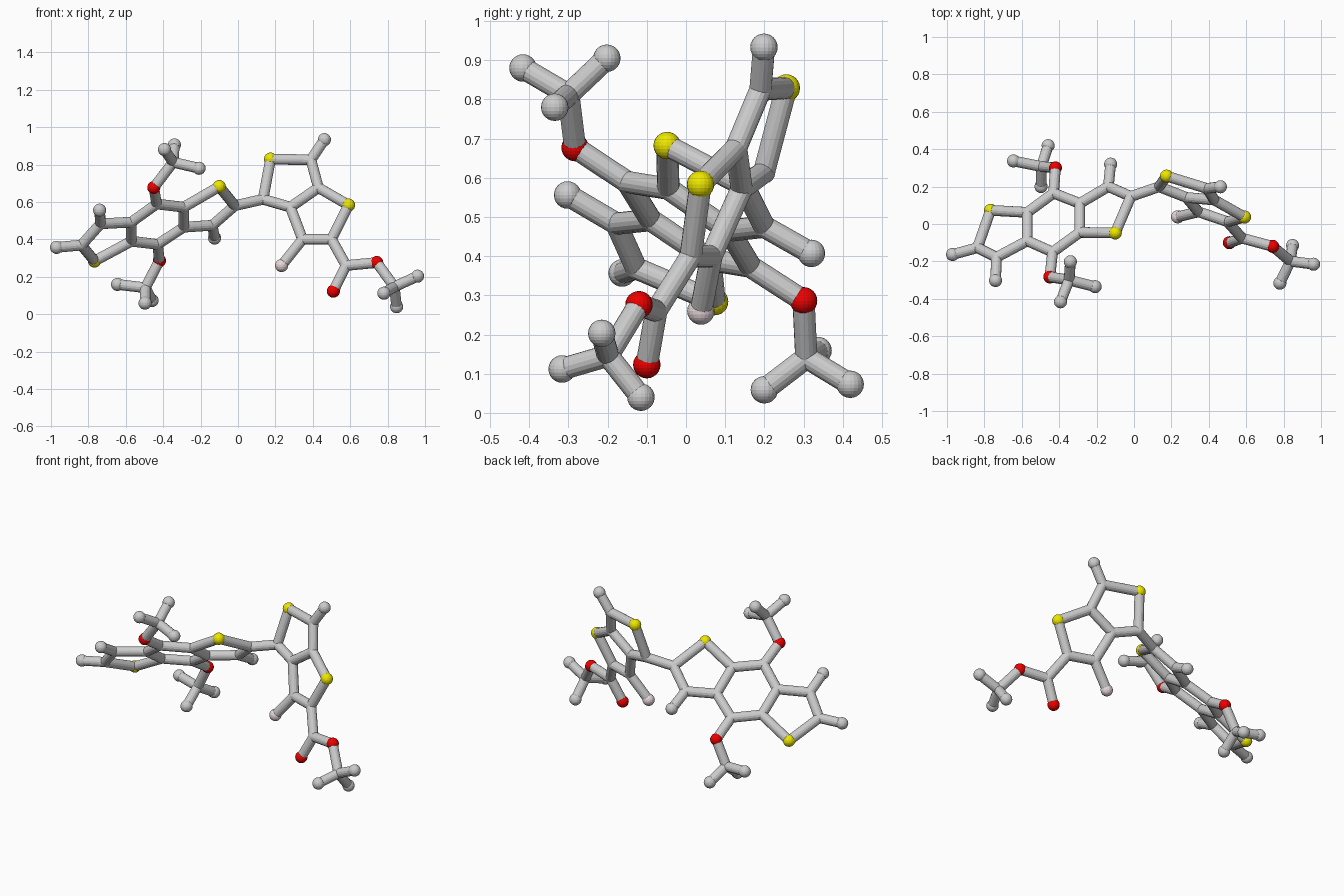
import bpy, bmesh
from mathutils import Vector, Matrix

if "Cube" in bpy.data.objects:
    bpy.data.objects.remove(bpy.data.objects["Cube"])

BALL, JOINT, ROD = 0.035, 0.029, 0.0285


def material(name, rgb):
    m = bpy.data.materials.new(name)
    m.diffuse_color = (*rgb, 1)
    m.use_nodes = True
    m.node_tree.nodes["Principled BSDF"].inputs["Base Color"].default_value = m.diffuse_color
    return m


MATS = {
    "S": material("yellow", (0.85, 0.8, 0.0)),
    "O": material("red", (0.85, 0.0, 0.0)),
    "P": material("pale_pink", (0.8, 0.68, 0.7)),
}
NAMES = {"S": "yellow_ball", "O": "red_ball", "P": "pink_ball", "E": "grey_end_ball", "C": "grey_joint"}


def finish(bm, name, mat=None):
    me = bpy.data.meshes.new(name)
    bm.to_mesh(me)
    bm.free()
    ob = bpy.data.objects.new(name, me)
    bpy.context.collection.objects.link(ob)
    if mat:
        me.materials.append(mat)


def balls(part, atoms):
    """One object per kind of ball: E/S/O/P are full size, C is a hidden rod joint."""
    for kind, label in NAMES.items():
        pts = [p[1:] for p in atoms.values() if p[0] == kind]
        if not pts:
            continue
        bm = bmesh.new()
        for p in pts:
            bmesh.ops.create_uvsphere(bm, u_segments=20, v_segments=12,
                                      radius=JOINT if kind == "C" else BALL,
                                      matrix=Matrix.Translation(p))
        finish(bm, f"{part}_{label}", MATS.get(kind))


def rods(part, atoms, chains):
    """Rods along each chain of ball names."""
    bm = bmesh.new()
    for chain in chains:
        keys = chain.split()
        for k1, k2 in zip(keys, keys[1:]):
            a, b = Vector(atoms[k1][1:]), Vector(atoms[k2][1:])
            d = b - a
            mat = Matrix.Translation((a + b) / 2) @ d.to_track_quat("Z", "Y").to_matrix().to_4x4()
            bmesh.ops.create_cone(bm, cap_ends=True, segments=16, radius1=ROD, radius2=ROD,
                                  depth=d.length, matrix=mat)
    finish(bm, f"{part}_rods")


def build(part, atoms, chains, link=None):
    balls(part, atoms)
    rods(part, {**atoms, **(link or {})}, chains)


# Left three-ring plate
left = {
    "s1": ("S", -0.10, -0.048, 0.682), "c2": ("C", -0.017, 0.147, 0.580),
    "c3": ("C", -0.137, 0.20, 0.475), "e3": ("E", -0.125, 0.32, 0.407),
    "b1": ("C", -0.29, 0.11, 0.465), "b2": ("C", -0.29, -0.045, 0.572),
    "b3": ("C", -0.435, -0.15, 0.589), "b4": ("C", -0.57, -0.09, 0.492),
    "b5": ("C", -0.57, 0.062, 0.39), "b6": ("C", -0.43, 0.165, 0.373),
    "s2": ("S", -0.767, 0.073, 0.284), "c7": ("C", -0.837, -0.127, 0.369),
    "c8": ("C", -0.735, -0.178, 0.483), "e7": ("E", -0.97, -0.163, 0.357),
    "e8": ("E", -0.74, -0.302, 0.556),
    "o1": ("O", -0.45, -0.283, 0.677), "o2": ("O", -0.42, 0.30, 0.286),
}
build("left_rings", left, ["s1 c2 c3 b1 b2 s1", "b2 b3 b4 b5 b6 b1", "b5 s2 c7 c8 b4",
                           "c3 e3", "c7 e7", "c8 e8", "b3 o1", "b6 o2"])

# Right two-ring plate with the ester arm, joined to the left plate
right = {
    "c4": ("C", 0.134, 0.199, 0.614), "s3": ("S", 0.174, 0.256, 0.829),
    "c5": ("C", 0.39, 0.19, 0.825), "e5": ("E", 0.462, 0.199, 0.933),
    "c6": ("C", 0.43, 0.128, 0.676), "f": ("C", 0.28, 0.142, 0.572),
    "s4": ("S", 0.591, 0.037, 0.583), "c9": ("C", 0.50, 0.012, 0.40),
    "d": ("C", 0.345, 0.065, 0.40), "p": ("P", 0.233, 0.038, 0.26),
    "k": ("C", 0.578, -0.076, 0.260), "o3": ("O", 0.51, -0.10, 0.123),
    "o4": ("O", 0.742, -0.12, 0.276),
}
build("right_rings", right, ["c2 c4 s3 c5 c6 f c4", "c6 s4 c9 d f", "c5 e5", "d p",
                             "c9 k o3", "k o4"], left)

# Three-pronged end groups: hub followed by three tips
tripods = {
    "upper_tripod": (left["o1"], (-0.347, -0.30, 0.812), (-0.34, -0.202, 0.905),
                     (-0.393, -0.416, 0.88), (-0.208, -0.335, 0.78)),
    "lower_tripod": (left["o2"], (-0.495, 0.307, 0.141), (-0.497, 0.20, 0.059),
                     (-0.459, 0.419, 0.073), (-0.644, 0.337, 0.159)),
    "ester_tripod": (right["o4"], (0.836, -0.199, 0.146), (0.96, -0.215, 0.203),
                     (0.848, -0.115, 0.04), (0.78, -0.316, 0.112)),
}
for name, (root, hub, *tips) in tripods.items():
    atoms = {"h": ("C", *hub)}
    atoms.update({f"t{i}": ("E", *t) for i, t in enumerate(tips)})
    build(name, atoms, ["r h", "h t0", "h t1", "h t2"], {"r": root})
